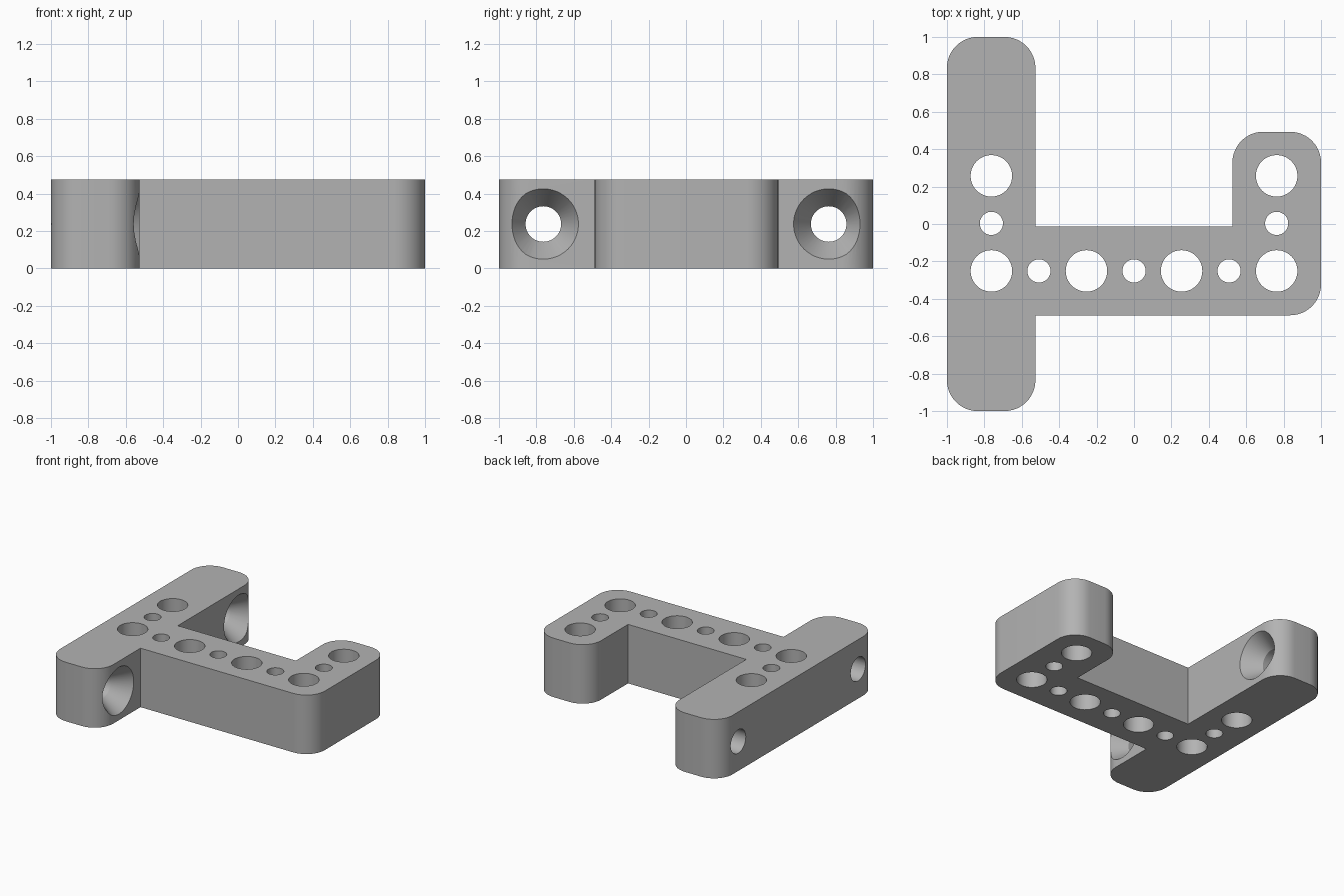
import bpy
import bmesh
from math import cos, sin, pi, radians
from mathutils import Matrix, Vector

if "Cube" in bpy.data.objects:
    bpy.data.objects.remove(bpy.data.objects["Cube"])

HEIGHT = 0.475
ROUND = 0.165
PITCH = 0.2542
BAR_X = -0.7625    # centre line of the long bar
BEAM_Y = -0.251    # centre line of the cross beam

grey = bpy.data.materials.new("matte grey")
grey.use_nodes = True
grey.diffuse_color = (0.45, 0.45, 0.45, 1)
grey.node_tree.nodes["Principled BSDF"].inputs["Base Color"].default_value = grey.diffuse_color


def make_object(name, bm):
    bmesh.ops.recalc_face_normals(bm, faces=bm.faces)
    mesh = bpy.data.meshes.new(name)
    bm.to_mesh(mesh)
    bm.free()
    obj = bpy.data.objects.new(name, mesh)
    bpy.context.collection.objects.link(obj)
    mesh.materials.append(grey)
    return obj


def rounded_outline(corners, steps=12):
    """Corners are (x, y, rounded); rounded ones become quarter arcs."""
    points = []
    for i, (x, y, is_round) in enumerate(corners):
        p = Vector((x, y))
        if not is_round:
            points.append(p)
            continue
        back = (Vector(corners[i - 1][:2]) - p).normalized() * ROUND
        ahead = (Vector(corners[(i + 1) % len(corners)][:2]) - p).normalized() * ROUND
        for s in range(steps + 1):
            a = pi / 2 * s / steps
            points.append(p + back * (1 - sin(a)) + ahead * (1 - cos(a)))
    return points


def add_lathe(bm, profile, matrix, sides=48):
    """Closed solid turned about local z from (radius, height) pairs."""
    rings = []
    for radius, h in profile:
        rings.append([bm.verts.new(matrix @ Vector((radius * cos(2 * pi * k / sides),
                                                    radius * sin(2 * pi * k / sides), h)))
                      for k in range(sides)])
    for low, high in zip(rings, rings[1:]):
        for k in range(sides):
            n = (k + 1) % sides
            bm.faces.new((low[k], low[n], high[n], high[k]))
    bm.faces.new(rings[0][::-1])
    bm.faces.new(rings[-1])


# Bracket body: long bar, cross beam and short arm as one extruded outline
corners = [
    (-1, -1, True), (-0.527, -1, True), (-0.527, -0.488, False),
    (1, -0.488, True), (1, 0.493, True), (0.526, 0.493, True),
    (0.526, -0.014, False), (-0.527, -0.014, False),
    (-0.527, 1, True), (-1, 1, True),
]
bm = bmesh.new()
base = bm.faces.new([bm.verts.new((p.x, p.y, 0)) for p in rounded_outline(corners)])
top = bmesh.ops.extrude_face_region(bm, geom=[base])["geom"]
bmesh.ops.translate(bm, vec=(0, 0, HEIGHT),
                    verts=[v for v in top if isinstance(v, bmesh.types.BMVert)])
body = make_object("bracket_body", bm)

# Upright holes: alternating wide and narrow along the beam and up both arms
cutter_bm = bmesh.new()
spots = [(i, 0) for i in range(7)] + [(i, j) for i in (0, 6) for j in (1, 2)]
for i, j in spots:
    radius = 0.062 if (i + j) % 2 else 0.111
    place = Matrix.Translation((BAR_X + i * PITCH, BEAM_Y + j * PITCH, 0))
    add_lathe(cutter_bm, [(radius, -0.1), (radius, HEIGHT + 0.1)], place)

# Countersunk screw holes across both ends of the long bar
sink = [(0.095, -0.1), (0.095, 0.333), (0.188, 0.473), (0.208, 0.503)]
for side in (-1, 1):
    place = (Matrix.Translation((-1, side * 0.7625, HEIGHT / 2))
             @ Matrix.Rotation(radians(90), 4, "Y"))
    add_lathe(cutter_bm, sink, place)
cutter = make_object("hole_cutter", cutter_bm)

# Cut the holes, then drop the cutter
cut = body.modifiers.new("holes", "BOOLEAN")
cut.operation = "DIFFERENCE"
cut.solver = "EXACT"
cut.object = cutter
bpy.context.view_layer.objects.active = body
body.select_set(True)
bpy.ops.object.modifier_apply(modifier=cut.name)
bpy.data.objects.remove(cutter)
bpy.ops.object.shade_smooth_by_angle(angle=radians(25))
